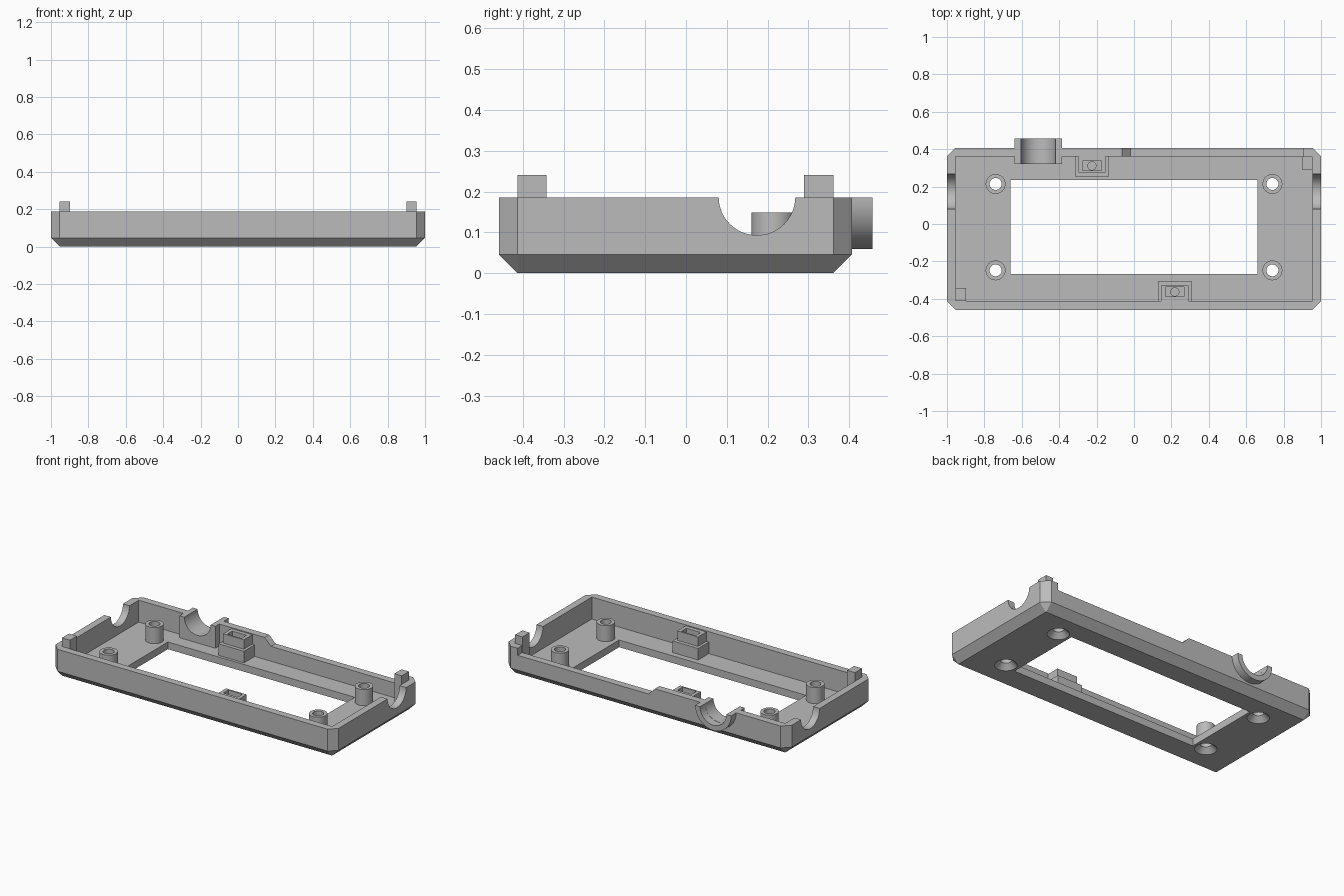
import bpy, bmesh, math
from mathutils import Vector

old = bpy.data.objects.get("Cube")
if old:
    bpy.data.objects.remove(old, do_unlink=True)

grey = bpy.data.materials.new("plastic grey")
grey.use_nodes = True
colour = (0.5, 0.5, 0.5, 1)
grey.diffuse_color = colour
grey.node_tree.nodes["Principled BSDF"].inputs["Base Color"].default_value = colour

# Main dimensions
FRONT, BACK, TOP, FLOOR, WALL = -0.459, 0.407, 0.186, 0.046, 0.046
IN_X, IN_FRONT, IN_BACK = 1 - WALL, FRONT + WALL, BACK - WALL
BOSS_TOP, BOSS_R, HOLE_R = 0.149, 0.053, 0.032
COLLAR_X, COLLAR_R, BORE_R = -0.512, 0.127, 0.093
NOTCH_Y, NOTCH_R = 0.174, 0.094


def loft(name, rings):
    """Closed solid through matching rings of points."""
    bm = bmesh.new()
    loops = [[bm.verts.new(p) for p in ring] for ring in rings]
    n = len(loops[0])
    for a, b in zip(loops, loops[1:]):
        for i in range(n):
            j = (i + 1) % n
            bm.faces.new((a[i], a[j], b[j], b[i]))
    bm.faces.new(loops[0][::-1])
    bm.faces.new(loops[-1])
    bmesh.ops.recalc_face_normals(bm, faces=bm.faces)
    mesh = bpy.data.meshes.new(name)
    bm.to_mesh(mesh)
    bm.free()
    ob = bpy.data.objects.new(name, mesh)
    bpy.context.collection.objects.link(ob)
    return ob


def prism(name, outline, axis, lo, hi):
    """Extrude a 2D outline along an axis."""
    def place(p, d):
        v = list(p)
        v.insert("xyz".index(axis), d)
        return Vector(v)
    return loft(name, [[place(p, d) for p in outline] for d in (lo, hi)])


def box(name, x, y, z):
    outline = [(x[0], y[0]), (x[1], y[0]), (x[1], y[1]), (x[0], y[1])]
    return prism(name, outline, "z", *z)


def arc(cx, cy, r, start=0.0, end=2 * math.pi, steps=48):
    return [(cx + r * math.cos(start + (end - start) * i / steps),
             cy + r * math.sin(start + (end - start) * i / steps))
            for i in range(steps)]


def cut(ob, *cutters):
    """Subtract cutters, bake the result and delete the cutters."""
    for c in cutters:
        c.hide_render = True
        mod = ob.modifiers.new("cut", 'BOOLEAN')
        mod.operation, mod.solver, mod.object = 'DIFFERENCE', 'EXACT', c
    deps = bpy.context.evaluated_depsgraph_get()
    mesh = bpy.data.meshes.new_from_object(ob.evaluated_get(deps))
    ob.modifiers.clear()
    ob.data = mesh
    for c in cutters:
        bpy.data.objects.remove(c, do_unlink=True)
    return ob


def finish(ob):
    ob.data.materials.clear()
    ob.data.materials.append(grey)
    bpy.ops.object.select_all(action='DESELECT')
    ob.select_set(True)
    bpy.context.view_layer.objects.active = ob
    bpy.ops.object.shade_smooth_by_angle(angle=math.radians(30))


def outline(inset, z, c=WALL):
    """Rectangle with chamfered corners."""
    x, f, b = 1 - inset, FRONT + inset, BACK - inset
    c = max(c - inset, 0.002)
    return [(-x + c, f, z), (x - c, f, z), (x, f + c, z), (x, b - c, z),
            (x - c, b, z), (-x + c, b, z), (-x, b - c, z), (-x, f + c, z)]


# Tray shell with chamfered underside
shell = loft("tray_shell", [outline(WALL, 0), outline(0, WALL), outline(0, TOP)])
boss_spots = [(x, y) for x in (-0.74, 0.74) for y in (-0.248, 0.214)]
cutters = [
    box("cavity", (-IN_X, IN_X), (IN_FRONT, IN_BACK), (FLOOR, 0.3)),
    box("window", (-0.66, 0.66), (-0.268, 0.235), (-0.1, 0.1)),
    prism("side_notch", arc(NOTCH_Y, TOP + 0.001, NOTCH_R), "x", -1.2, 1.2),
    prism("cable_bore", arc(COLLAR_X, TOP + 0.001, BORE_R), "y", 0.3, 0.6),
    # Lowered part of the back wall with a sloping end
    prism("back_relief", [(-0.179, 0.3), (-0.02, 0.141), (0.904, 0.141), (0.904, 0.3)],
          "y", 0.34, 0.6),
]
for x, y in boss_spots:
    # Screw hole flaring into a countersink below
    cutters.append(loft("screw_hole", [
        [(px, py, z) for px, py in arc(x, y, r)]
        for r, z in ((0.069, -0.005), (HOLE_R, 0.032), (HOLE_R, 0.2))]))
finish(cut(shell, *cutters))

# Screw bosses
for i, (x, y) in enumerate(boss_spots):
    boss = prism(f"screw_boss_{i + 1}", arc(x, y, BOSS_R), "z", FLOOR, BOSS_TOP)
    finish(cut(boss, prism("boss_hole", arc(x, y, HOLE_R), "z", 0, 0.3)))

# Cable collar: half ring outside, square block inside
ring = (arc(COLLAR_X, TOP, COLLAR_R, math.pi, 2 * math.pi) + [(COLLAR_X + COLLAR_R, TOP)]
        + arc(COLLAR_X, TOP, BORE_R, 2 * math.pi, math.pi) + [(COLLAR_X - BORE_R, TOP)])
finish(prism("cable_collar", ring, "y", BACK, 0.457))
block = box("collar_block", (COLLAR_X - COLLAR_R, COLLAR_X + COLLAR_R),
            (0.322, IN_BACK), (FLOOR, TOP))
finish(cut(block, prism("block_bore", arc(COLLAR_X, TOP + 0.001, BORE_R), "y", 0.2, 0.6)))

# Stepped latch blocks, one on each long wall
for side, cx, wall, d in (("back", -0.225, IN_BACK, -1), ("front", 0.218, IN_FRONT, 1)):
    def span(a, b):
        return sorted((wall + d * a, wall + d * b))
    finish(box(f"{side}_latch_base", (cx - 0.09, cx + 0.09), span(0, 0.108), (FLOOR, 0.12)))
    upper = box(f"{side}_latch_top", (cx - 0.073, cx + 0.073), span(0, 0.085), (0.12, 0.18))
    mid = wall + d * 0.05
    finish(cut(upper,
               box("recess", (cx - 0.05, cx + 0.05), span(0.025, 0.075), (0.15, 0.3)),
               prism("pin_hole", arc(cx, mid, 0.022, steps=24), "z", 0.135, 0.3)))

# Locating posts in opposite corners
finish(box("front_post", (-IN_X, -0.898), (IN_FRONT, -0.342), (FLOOR, 0.241)))
finish(box("back_post", (0.902, IN_X), (0.289, IN_BACK), (FLOOR, 0.241)))
